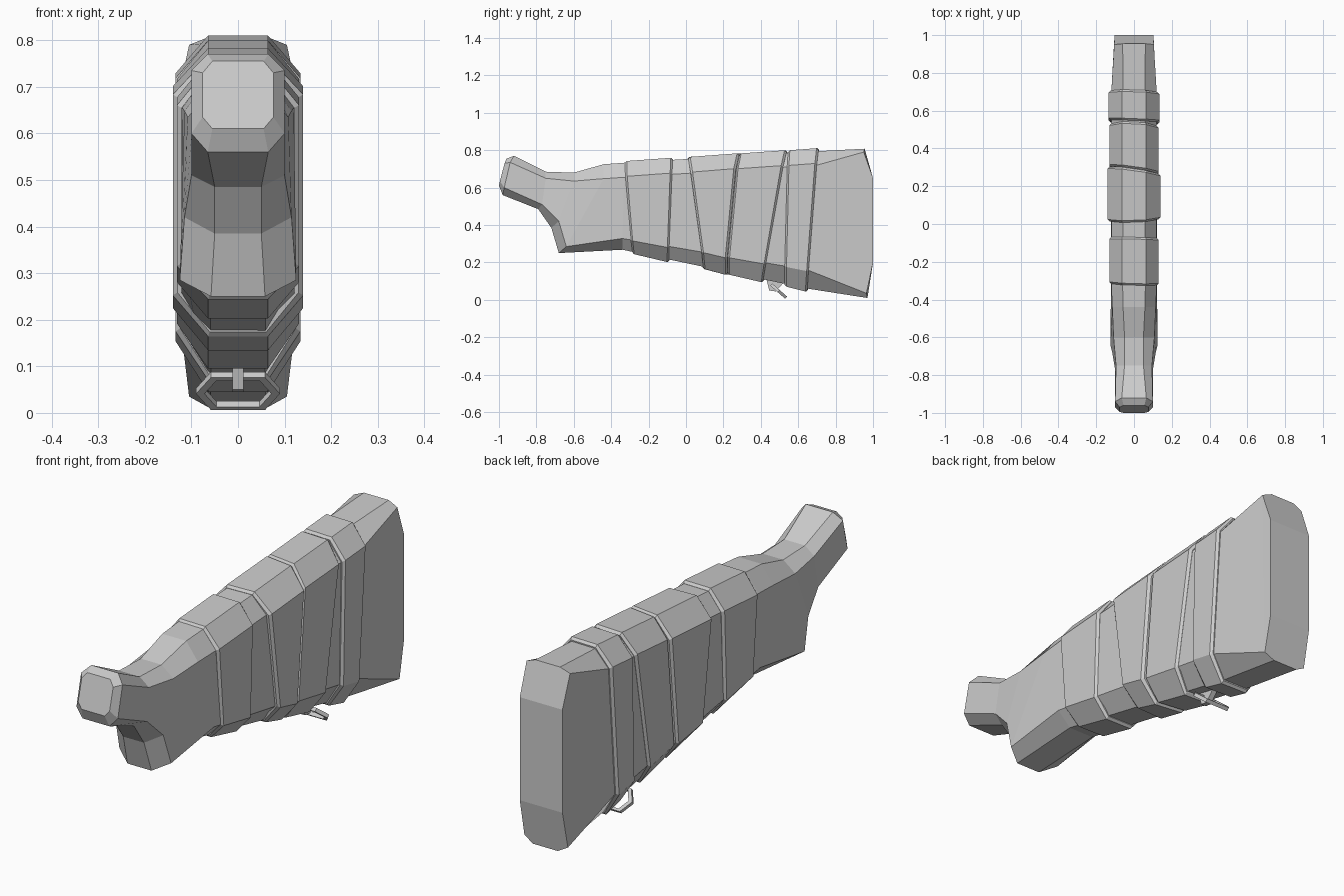
import bpy, bmesh
from mathutils import Vector

if "Cube" in bpy.data.objects:
    bpy.data.objects.remove(bpy.data.objects["Cube"])


def finish(bm, name):
    bmesh.ops.recalc_face_normals(bm, faces=bm.faces)
    me = bpy.data.meshes.new(name)
    bm.to_mesh(me)
    bm.free()
    ob = bpy.data.objects.new(name, me)
    bpy.context.collection.objects.link(ob)
    return ob


def section(B, L, U, T, wl, wu, wt, skew=0.0):
    """Eight-sided section: bottom, lower chamfer, upper chamfer, top points in (y, z)."""
    half = [(wt, B), (wl, L), (wu, U), (wt, T)]
    pts = [(x, p[0] - skew * x, p[1]) for x, p in half]
    return pts + [(-x, p[0] + skew * x, p[1]) for x, p in reversed(half)]


def loft(bm, sections, cap_end=True):
    rings = [[bm.verts.new(p) for p in s] for s in sections]
    for a, b in zip(rings, rings[1:]):
        n = len(a)
        for i in range(n):
            bm.faces.new((a[i], a[(i + 1) % n], b[(i + 1) % n], b[i]))
    bm.faces.new(rings[0])
    if cap_end:
        bm.faces.new(rings[-1])
    return rings


# Stock core, from the wrist to the butt
core = [
    ((-1.0, .61), (-.995, .635), (-.97, .73), (-.96, .755), .076, .076, .055),
    ((-.98, .56), (-.972, .60), (-.94, .735), (-.92, .77), .10, .10, .065),
    ((-.79, .485), (-.77, .51), (-.75, .65), (-.75, .685), .10, .095, .05),
    ((-.72, .385), (-.68, .42), (-.60, .635), (-.60, .68), .115, .108, .05),
    ((-.68, .25), (-.64, .285), (-.44, .648), (-.44, .725), .125, .115, .058),
    ((-.34, .268), (-.34, .328), (-.33, .655), (-.33, .733), .122, .12, .06),
    ((.65, .06), (.65, .16), (.70, .72), (.71, .795), .12, .12, .058),
    ((.97, .01), (.965, .035), (.95, .79), (.955, .808), .105, .105, .06),
]
bm = bmesh.new()
b = loft(bm, [section(*s) for s in core], cap_end=False)[-1]
# Butt plate bulging back in three panels
lo_r, hi_r, hi_l, lo_l = [bm.verts.new(p) for p in
                          ((.103, 1, .2), (.103, 1, .65), (-.103, 1, .65), (-.103, 1, .2))]
for f in ((lo_r, hi_r, hi_l, lo_l), (b[0], b[1], lo_r, lo_l, b[6], b[7]),
          (b[2], b[3], b[4], b[5], hi_l, hi_r),
          (b[1], b[2], hi_r, lo_r), (b[5], b[6], lo_l, hi_l)):
    bm.faces.new(f)
finish(bm, "stock_body")


# Wrapped sleeves with bevelled rims; each seam is (bottom y, top y, skew)
def seam(yb, yt, skew, w, inset, shift):
    def point(t, z0, slope, yref, dz):
        y = yb + (yt - yb) * t
        return (y + shift, z0 + slope * (y - yref) + dz)
    return section(point(0, .245, -.213, -.29, inset), point(.15, .315, -.17, -.29, inset * .6),
                   point(.88, .66, .067, -.33, -inset * .6), point(1, .742, .066, -.33, -inset),
                   w - inset, w - inset, .064 - inset * .3, skew)


sleeves = [
    ("front_sleeve", (-.285, -.325, .03), (-.09, -.07, .02), .131),
    ("middle_sleeve", (.09, .01, -.04), (.23, .292, .14), .14),
    ("rear_sleeve", (.232, .294, .14), (.415, .54, .05), .131),
    ("butt_sleeve", (.53, .548, .04), (.65, .71, .03), .134),
]
for name, s0, s1, w in sleeves:
    bm = bmesh.new()
    e = .01
    loft(bm, [seam(*s0, w, e, 0), seam(*s0, w, 0, e),
              seam(*s1, w, 0, -e), seam(*s1, w, e, 0)])
    finish(bm, name)

# Sling loop: tilted hexagonal frame
hexagon = [(.058, 0), (.09, .5), (.058, 1), (-.058, 1), (-.09, .5), (-.058, 0)]
top, bottom = Vector((0, .455, .082)), Vector((0, .535, .012))
normal = Vector((0, .066, .075)).normalized() * .008
bm = bmesh.new()
loops = []
for x, t in hexagon:
    ring = []
    for k, side in ((1, 1), (1, -1), (.8, -1), (.8, 1)):
        p = top.lerp(bottom, .5 + (t - .5) * k) + normal * side
        ring.append(bm.verts.new((x * k, p.y, p.z)))
    loops.append(ring)
for i in range(6):
    a, c = loops[i], loops[(i + 1) % 6]
    for j in range(4):
        bm.faces.new((a[j], a[(j + 1) % 4], c[(j + 1) % 4], c[j]))
finish(bm, "sling_loop")

# Tab that holds the loop under the stock
bm = bmesh.new()
tab = [(.43, .11), (.445, .05), (.48, .045), (.52, .09)]
loft(bm, [[(x, y, z) for y, z in tab] for x in (-.012, .012)])
finish(bm, "sling_tab")
